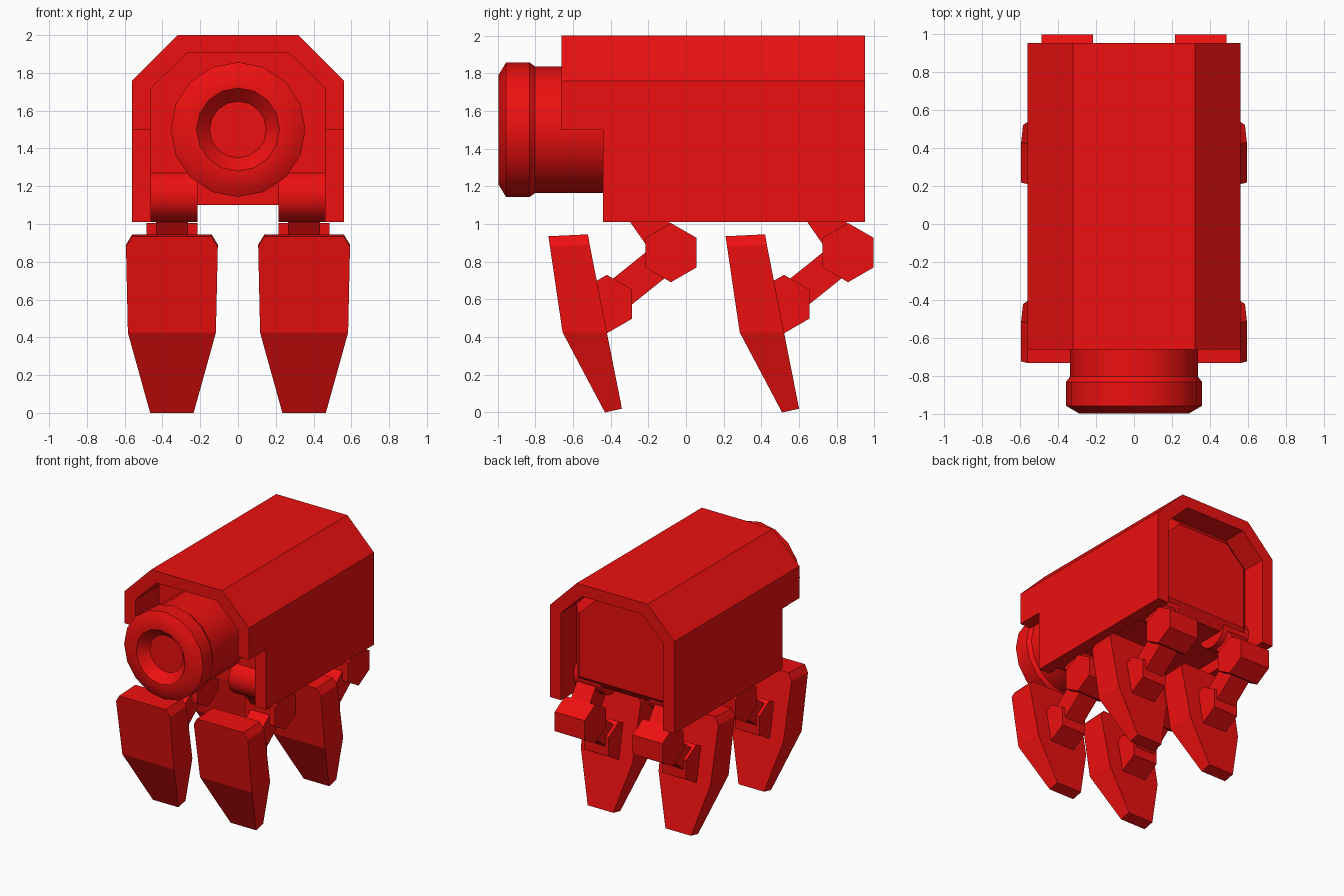
import bpy, bmesh, math
from mathutils import Vector

if "Cube" in bpy.data.objects:
    bpy.data.objects.remove(bpy.data.objects["Cube"])

red = bpy.data.materials.new("red")
red.diffuse_color = (0.85, 0.005, 0.005, 1)
red.use_nodes = True
red.node_tree.nodes["Principled BSDF"].inputs["Base Color"].default_value = red.diffuse_color


def loft(name, rings, smooth=False):
    """Skin a list of equal-length rings and cap both ends."""
    bm = bmesh.new()
    loops = [[bm.verts.new(p) for p in ring] for ring in rings]
    n = len(loops[0])
    for a, b in zip(loops, loops[1:]):
        for i in range(n):
            j = (i + 1) % n
            bm.faces.new((a[i], a[j], b[j], b[i]))
    bm.faces.new(loops[0])
    bm.faces.new(loops[-1])
    bmesh.ops.recalc_face_normals(bm, faces=bm.faces[:])
    me = bpy.data.meshes.new(name)
    bm.to_mesh(me)
    bm.free()
    ob = bpy.data.objects.new(name, me)
    bpy.context.collection.objects.link(ob)
    me.materials.append(red)
    bpy.ops.object.select_all(action='DESELECT')
    ob.select_set(True)
    bpy.context.view_layer.objects.active = ob
    if smooth:
        bpy.ops.object.shade_smooth_by_angle(angle=math.radians(32))
    return ob


def section(points, y):
    return [(x, y, z) for x, z in points]


def x_prism(name, x, width, y, z, r, sides, smooth=False):
    """Cylinder along x with a vertex pointing up."""
    ang = [math.tau * i / sides for i in range(sides)]
    return loft(name, [[(x + s * width / 2, y + r * math.sin(a), z + r * math.cos(a))
                        for a in ang] for s in (-1, 1)], smooth)


def link(name, x, a, b, w=0.17):
    """Square bar between two (y, z) points."""
    a, b = Vector(a), Vector(b)
    d = (b - a).normalized() * w / 2
    n = Vector((-d.y, d.x))
    rings = []
    for p in (a, b):
        rings.append([(x + sx * w / 2, p.x + sn * n.x, p.y + sn * n.y)
                      for sx, sn in ((-1, -1), (1, -1), (1, 1), (-1, 1))])
    return loft(name, rings)


# Outer armour shell with the lower front corners cut away
outer = [(-0.56, 1.01), (-0.56, 1.76), (-0.32, 2.0), (0.32, 2.0), (0.56, 1.76), (0.56, 1.01)]
inner = [(0.46, 1.01), (0.46, 1.72), (0.27, 1.905), (-0.27, 1.905), (-0.46, 1.72), (-0.46, 1.01)]
box = [(-0.8, 0.8), (-0.8, 1.5), (0.8, 1.5), (0.8, 0.8)]
cutter = loft("notch_cutter", [section(box, -0.9), section(box, -0.44)])
shell = loft("armour_shell", [section(outer + inner, -0.66), section(outer + inner, 0.95)])
cut = shell.modifiers.new("notch", 'BOOLEAN')
cut.operation = 'DIFFERENCE'
cut.solver = 'EXACT'
cut.object = cutter
bpy.ops.object.modifier_apply(modifier="notch")
bpy.data.objects.remove(cutter)

# Inner hull with a bevelled rear panel
hull = [(0.46, 1.1), (0.46, 1.72), (0.27, 1.905), (-0.27, 1.905), (-0.46, 1.72), (-0.46, 1.1)]
panel = [(x * 0.86, 1.5 + (z - 1.5) * 0.83) for x, z in hull]
loft("inner_hull", [section(hull, -0.36), section(hull, 0.75), section(panel, 0.81)])

# Barrel with collar and tapered bore
profile = [(-0.3, 0.335), (-0.80, 0.335), (-0.83, 0.357), (-0.955, 0.357),
           (-0.995, 0.29), (-0.995, 0.22), (-0.92, 0.15)]
loft("barrel", [[(r * math.sin(math.tau * i / 16), y, 1.5 + r * math.cos(math.tau * i / 16))
                 for i in range(16)] for y, r in profile], True)

# Four legs
for side, x in (("left", -0.35), ("right", 0.35)):
    for end, dy in (("front", 0.0), ("rear", 0.94)):
        tag = f"{end}_{side}_"
        hip, knee, ankle = (-0.29 + dy, 1.15), (-0.08 + dy, 0.848), (-0.42 + dy, 0.575)
        x_prism(tag + "hip", x, 0.27, *hip, 0.14, 24, True)
        link(tag + "upper_link", x, hip, knee)
        x_prism(tag + "knee", x, 0.27, *knee, 0.157, 6)
        link(tag + "lower_link", x, knee, ankle)
        x_prism(tag + "ankle", x, 0.22, *ankle, 0.155, 6)
        # Foot plate: front (y, z), back (y, z), half width
        levels = [(-0.73, 0.935, -0.52, 0.945, 0.21), (-0.722, 0.88, -0.511, 0.89, 0.243),
                  (-0.655, 0.425, -0.42, 0.425, 0.233), (-0.43, 0.0, -0.34, 0.02, 0.115)]
        loft(tag + "foot", [[(x - w, dy + fy, fz), (x + w, dy + fy, fz),
                             (x + w, dy + by, bz), (x - w, dy + by, bz)]
                            for fy, fz, by, bz, w in levels])
